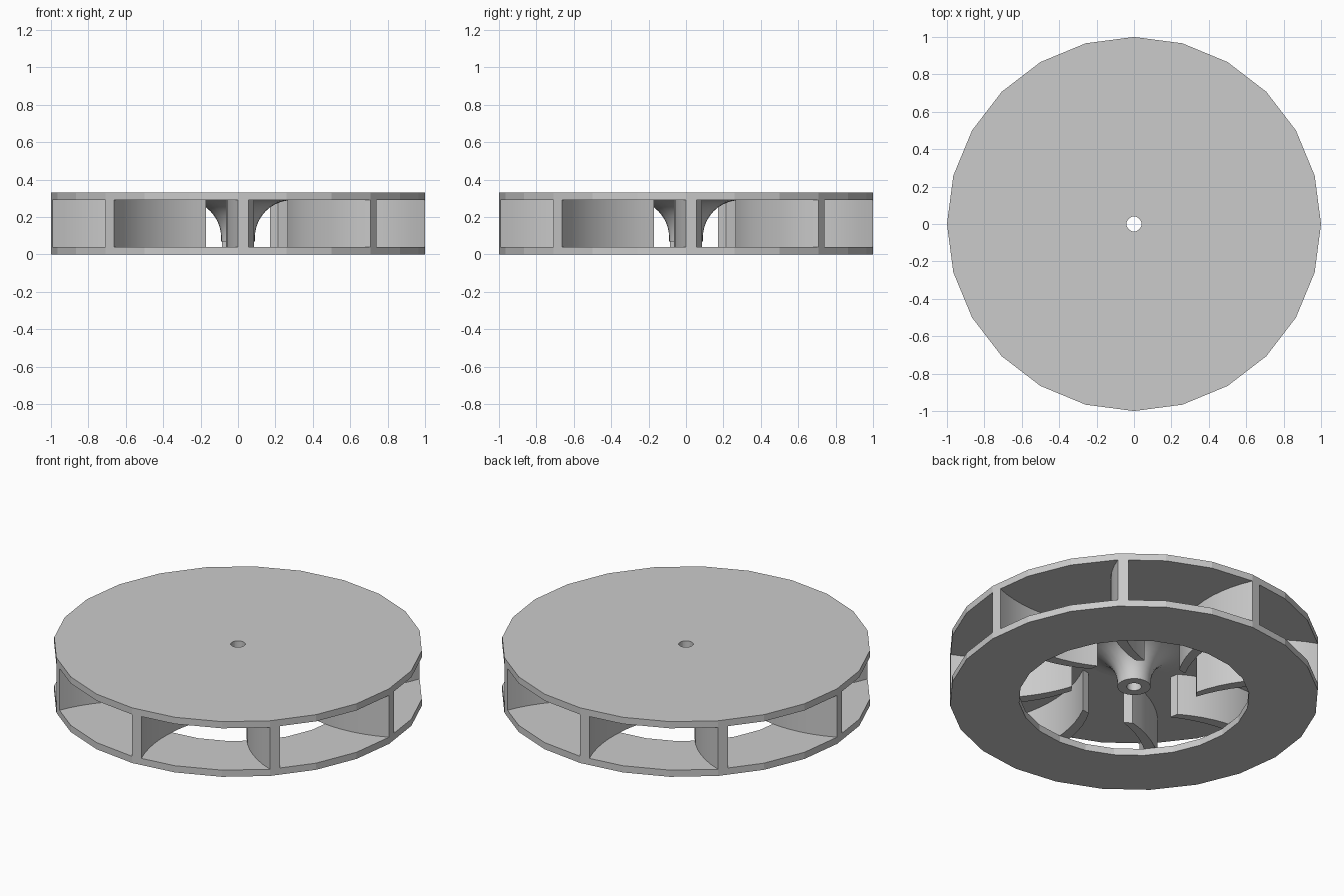
import bpy, bmesh, math
from mathutils import Vector, Matrix

SIDES = 24
BLADES = 8
FLOOR, CEILING, TOP = 0.04, 0.29, 0.33
BORE = 0.04

cube = bpy.data.objects.get("Cube")
if cube:
    bpy.data.objects.remove(cube)

grey = bpy.data.materials.new("light_grey")
grey.use_nodes = True
colour = (0.6, 0.6, 0.6, 1)
grey.diffuse_color = colour
grey.node_tree.nodes["Principled BSDF"].inputs["Base Color"].default_value = colour


def finish(bm, name, smooth=False):
    bmesh.ops.recalc_face_normals(bm, faces=bm.faces)
    mesh = bpy.data.meshes.new(name)
    bm.to_mesh(mesh)
    bm.free()
    mesh.materials.append(grey)
    obj = bpy.data.objects.new(name, mesh)
    bpy.context.collection.objects.link(obj)
    if smooth:
        bpy.ops.object.select_all(action="DESELECT")
        obj.select_set(True)
        bpy.context.view_layer.objects.active = obj
        bpy.ops.object.shade_smooth_by_angle(angle=math.radians(30))
    return obj


def lathe(name, profile, smooth=False):
    """Turn a closed (radius, height) loop around the z axis."""
    bm = bmesh.new()
    rings = []
    for i in range(SIDES):
        turn = Matrix.Rotation(math.tau * i / SIDES, 3, "Z")
        rings.append([bm.verts.new(turn @ Vector((r, 0, z))) for r, z in profile])
    n = len(profile)
    for i in range(SIDES):
        a, b = rings[i], rings[(i + 1) % SIDES]
        for j in range(n):
            k = (j + 1) % n
            bm.faces.new((a[j], b[j], b[k], a[k]))
    return finish(bm, name, smooth)


def polar(radius, degrees):
    """Point at an angle measured from the front towards +x."""
    a = math.radians(degrees)
    return Vector((radius * math.sin(a), -radius * math.cos(a)))


def arc(start, end, sagitta, steps=10):
    """Circular arc between two points, bulging towards -x."""
    chord = end - start
    half = chord.length / 2
    radius = (half * half + sagitta * sagitta) / (2 * sagitta)
    normal = Vector((chord.y, -chord.x)).normalized()
    centre = (start + end) / 2 + normal * (radius - sagitta)
    sweep = math.asin(half / radius)
    along = chord.normalized()
    points = []
    for i in range(steps + 1):
        a = -sweep + 2 * sweep * i / steps
        points.append(centre - normal * radius * math.cos(a) + along * radius * math.sin(a))
    return points


# Solid top plate and open bottom ring
lathe("top_plate", [(BORE, CEILING), (1, CEILING), (1, TOP), (BORE, TOP)])
lathe("bottom_ring", [(0.625, 0), (1, 0), (1, FLOOR), (0.625, FLOOR)])

# Hub flaring into the top plate
flare = [(0.29 - 0.2 * math.cos(a), 0.09 + 0.2 * math.sin(a))
         for a in (math.radians(90) * i / 10 for i in range(11))]
lathe("hub", [(BORE, CEILING), (BORE, 0.07), (0.09, 0.07)] + flare, smooth=True)

# Curved blades, with tips flush with the flat-sided rim
rim_start, rim_end = polar(1, 0), polar(1, 360 / SIDES)
tip = rim_start.lerp(rim_end, 0.215)
outer_side = arc(rim_start, polar(0.34, 6.2), 0.083)
inner_side = arc(tip, polar(0.34, 14.6), 0.073)
outline = outer_side + inner_side[::-1]
for i in range(BLADES):
    turn = Matrix.Rotation(math.tau * i / BLADES, 3, "Z")
    bm = bmesh.new()
    base = bm.faces.new([bm.verts.new(turn @ Vector((p.x, p.y, FLOOR))) for p in outline])
    top = bmesh.ops.extrude_face_region(bm, geom=[base], use_keep_orig=True)
    verts = [v for v in top["geom"] if isinstance(v, bmesh.types.BMVert)]
    bmesh.ops.translate(bm, verts=verts, vec=(0, 0, CEILING - FLOOR))
    finish(bm, f"blade_{i + 1}", smooth=True)
